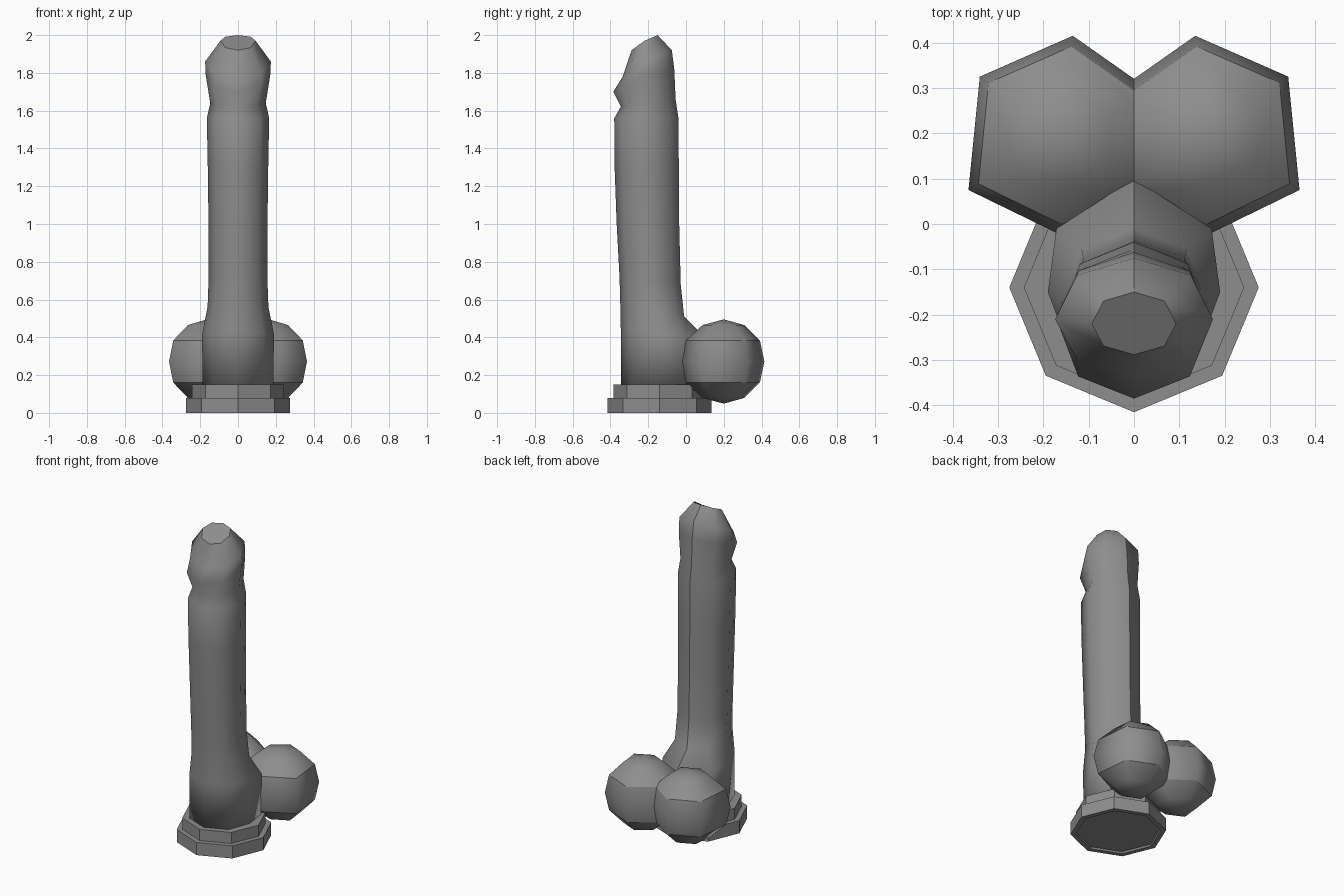
import bpy, bmesh, math
from mathutils import Vector

cube = bpy.data.objects.get("Cube")
if cube:
    bpy.data.objects.remove(cube)

GREY = (0.27, 0.27, 0.27, 1.0)
mat = bpy.data.materials.new("mid_grey")
mat.use_nodes = True
mat.diffuse_color = GREY
mat.node_tree.nodes["Principled BSDF"].inputs["Base Color"].default_value = GREY


def finish(bm, name, smooth=True, sharp=None):
    """Turn a bmesh into an object; sharp(edge) picks the hard edges."""
    bmesh.ops.recalc_face_normals(bm, faces=bm.faces)
    for f in bm.faces:
        f.smooth = smooth
    for e in bm.edges:
        if sharp and sharp(e):
            e.smooth = False
    me = bpy.data.meshes.new(name)
    bm.to_mesh(me)
    bm.free()
    me.materials.append(mat)
    ob = bpy.data.objects.new(name, me)
    bpy.context.collection.objects.link(ob)
    return ob


def bridge(bm, a, b):
    n = len(a)
    for i in range(n):
        bm.faces.new((a[i], a[(i + 1) % n], b[(i + 1) % n], b[i]))


# Stepped eight-sided foot, with a shallow recess underneath
BASE_Y = -0.14
bm = bmesh.new()
rings = []
for r, z in [(0.24, 0.01), (0.245, 0.0), (0.275, 0.0), (0.275, 0.08),
             (0.243, 0.08), (0.243, 0.15)]:
    rings.append([bm.verts.new((r * math.sin(i * math.pi / 4),
                                BASE_Y - r * math.cos(i * math.pi / 4), z))
                  for i in range(8)])
for a, b in zip(rings, rings[1:]):
    bridge(bm, a, b)
bm.faces.new(rings[0])
bm.faces.new(rings[-1])
finish(bm, "base", smooth=False)

# Column: each station is front (y, z), side (x, y, z), back (y, z),
# then the rear diagonal's share of the side and back offsets
D, FLARE = (0.72, 0.72), (0.9, 0.56)
stations = [
    ((-0.345, 0.15), (0.188, -0.15, 0.15), (0.10, 0.15), FLARE),
    ((-0.345, 0.43), (0.190, -0.15, 0.42), (0.10, 0.40), FLARE),
    ((-0.348, 0.58), (0.161, -0.17, 0.56), (-0.01, 0.51), D),
    ((-0.352, 0.72), (0.156, -0.19, 0.70), (-0.028, 0.68), D),
    ((-0.367, 1.00), (0.156, -0.20, 1.00), (-0.036, 1.00), D),
    ((-0.378, 1.30), (0.160, -0.208, 1.30), (-0.038, 1.30), D),
    ((-0.380, 1.56), (0.165, -0.21, 1.56), (-0.040, 1.56), D),
    ((-0.345, 1.62), (0.147, -0.20, 1.64), (-0.055, 1.66), D),
    ((-0.385, 1.70), (0.171, -0.21, 1.79), (-0.062, 1.82), D),
    ((-0.335, 1.78), (0.174, -0.21, 1.86), (-0.075, 1.92), D),
    ((-0.288, 1.92), (0.093, -0.22, 1.97), (-0.150, 2.00), D),
]
bm = bmesh.new()
rings = []
for (fy, fz), (sx, sy, sz), (by, bz), (kx, ky) in stations:
    half = [(0.72 * sx, sy + 0.72 * (fy - sy), sz + 0.72 * (fz - sz)),
            (sx, sy, sz),
            (kx * sx, sy + ky * (by - sy), sz + ky * (bz - sz))]
    pts = [(0, fy, fz)] + half + [(0, by, bz)]
    pts += [(-x, y, z) for x, y, z in reversed(half)]
    rings.append([bm.verts.new(p) for p in pts])
for a, b in zip(rings, rings[1:]):
    bridge(bm, a, b)
bm.faces.new(rings[0])
cap = bm.faces.new(rings[-1])
cap_edges = set(cap.edges)
finish(bm, "column", sharp=lambda e: e in cap_edges or all(
    abs(v.co.x) < 1e-4 and v.co.y > -0.16 for v in e.verts))

# Rear lobes: six-sided rounded forms, trimmed where they meet at the middle
outline = [(0.135, 0.415), (0.34, 0.325), (0.365, 0.075),
           (0.16, -0.025), (-0.045, 0.065), (-0.05, 0.285)]
CENTRE, MID_Z, HALF_H = Vector((0.165, 0.2)), 0.272, 0.223
for name, side in (("left_lobe", 1), ("right_lobe", -1)):
    bm = bmesh.new()
    rings = []
    for lat in (-60, -30, 0, 30, 60):
        s, z = math.cos(math.radians(lat)), math.sin(math.radians(lat))
        if abs(lat) == 30:
            s = 0.89
        ring = []
        for p in outline:
            q = CENTRE + (Vector(p) - CENTRE) * s
            ring.append(bm.verts.new((q.x, q.y, MID_Z + HALF_H * z)))
        rings.append(ring)
    for a, b in zip(rings, rings[1:]):
        bridge(bm, a, b)
    for ring, z in ((rings[0], -HALF_H), (rings[-1], HALF_H)):
        tip = bm.verts.new((CENTRE.x, CENTRE.y, MID_Z + z))
        for i in range(6):
            bm.faces.new((ring[i], ring[(i + 1) % 6], tip))
    bmesh.ops.bisect_plane(bm, geom=bm.verts[:] + bm.edges[:] + bm.faces[:],
                           plane_co=(0, 0, 0), plane_no=(1, 0, 0), clear_inner=True)
    for v in bm.verts:
        v.co.x *= side
    finish(bm, name, sharp=lambda e: all(
        abs(abs(v.co.z - MID_Z) - HALF_H / 2) < 1e-3 for v in e.verts))
